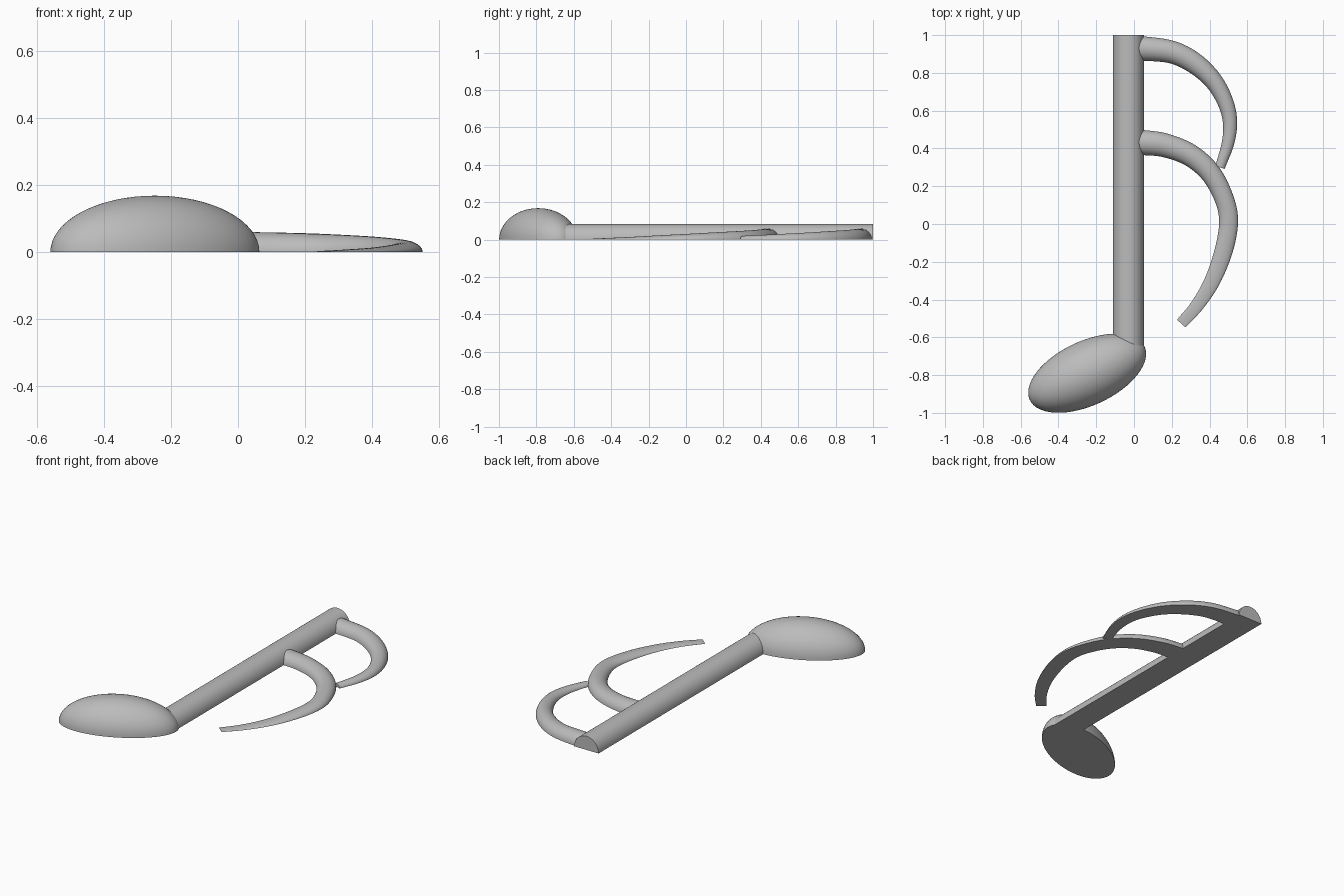
import bpy, bmesh, math
from mathutils import Vector, Matrix

if "Cube" in bpy.data.objects:
    bpy.data.objects.remove(bpy.data.objects["Cube"], do_unlink=True)

grey = bpy.data.materials.new("plain grey")
grey.use_nodes = True
GREY = (0.5, 0.5, 0.5, 1)
grey.diffuse_color = GREY
grey.node_tree.nodes["Principled BSDF"].inputs["Base Color"].default_value = GREY


def finish(name, bm):
    """Turn a bmesh into a smooth shaded object with sharp rims."""
    bmesh.ops.recalc_face_normals(bm, faces=bm.faces[:])
    mesh = bpy.data.meshes.new(name)
    bm.to_mesh(mesh)
    bm.free()
    mesh.materials.append(grey)
    obj = bpy.data.objects.new(name, mesh)
    bpy.context.collection.objects.link(obj)
    bpy.ops.object.select_all(action="DESELECT")
    obj.select_set(True)
    bpy.context.view_layer.objects.active = obj
    bpy.ops.object.shade_smooth_by_angle(angle=math.radians(40))
    return obj


def smooth_path(points, steps):
    """Catmull-Rom samples through (x, y, half width, height) points."""
    p = [Vector(q) for q in points]
    p = [2 * p[0] - p[1]] + p + [2 * p[-1] - p[-2]]
    out = []
    for a, b, c, d in zip(p, p[1:], p[2:], p[3:]):
        for i in range(steps):
            t = i / steps
            out.append(b + (c - a) * t / 2 + (2 * a - 5 * b + 4 * c - d) * t**2 / 2
                       + (3 * b - a - 3 * c + d) * t**3 / 2)
    return out + [p[-2]]


def half_round_sweep(name, path, sides=20):
    """Sweep a flat-bottomed half ellipse along a path on the ground."""
    bm = bmesh.new()
    rings = []
    for i, (x, y, half, height) in enumerate(path):
        ahead, behind = path[min(i + 1, len(path) - 1)], path[max(i - 1, 0)]
        along = (ahead - behind).xy.normalized()
        ring = []
        for k in range(sides + 1):
            a = math.pi * k / sides
            side = half * math.cos(a)
            ring.append(bm.verts.new((x - along.y * side, y + along.x * side,
                                      height * math.sin(a))))
        rings.append(ring)
    for r, s in zip(rings, rings[1:]):
        for k in range(sides + 1):
            n = (k + 1) % (sides + 1)
            bm.faces.new((r[k], r[n], s[n], s[k]))
    bm.faces.new(rings[0])
    bm.faces.new(rings[-1])
    return finish(name, bm)


# Note head: tilted ellipsoid cut flat at the ground
bm = bmesh.new()
bmesh.ops.create_uvsphere(bm, u_segments=64, v_segments=32, radius=1)
bmesh.ops.bisect_plane(bm, geom=bm.verts[:] + bm.edges[:] + bm.faces[:], dist=1e-5,
                       plane_co=(0, 0, 0), plane_no=(0, 0, 1), clear_inner=True)
bmesh.ops.holes_fill(bm, edges=[e for e in bm.edges if e.is_boundary], sides=0)
bm.transform(Matrix.Translation((-0.248, -0.79, 0)) @ Matrix.Rotation(math.radians(25), 4, "Z")
             @ Matrix.Diagonal((0.335, 0.17, 0.168, 1)))
finish("note_head", bm)

# Stem: straight half cylinder
half_round_sweep("stem", [Vector((-0.03, -0.7, 0.082, 0.083)),
                          Vector((-0.03, 1.0, 0.082, 0.083))], 32)

# Flags: curved arms that thin out toward their tips
upper = [(-0.02, 0.93, 0.065, 0.06), (0.06, 0.928, 0.064, 0.059), (0.2, 0.91, 0.06, 0.056),
         (0.315, 0.855, 0.056, 0.051), (0.415, 0.765, 0.049, 0.045), (0.48, 0.655, 0.043, 0.038),
         (0.508, 0.545, 0.038, 0.032), (0.498, 0.43, 0.033, 0.026), (0.455, 0.3, 0.026, 0.02)]
lower = [(-0.02, 0.432, 0.067, 0.06), (0.06, 0.43, 0.066, 0.059), (0.17, 0.415, 0.063, 0.056),
         (0.3, 0.363, 0.059, 0.051), (0.405, 0.27, 0.055, 0.045), (0.475, 0.14, 0.051, 0.038),
         (0.501, 0.015, 0.05, 0.031), (0.475, -0.14, 0.048, 0.023), (0.415, -0.3, 0.042, 0.014),
         (0.335, -0.43, 0.035, 0.008), (0.25, -0.527, 0.03, 0.003)]
half_round_sweep("upper_flag", smooth_path(upper, 6))
half_round_sweep("lower_flag", smooth_path(lower, 6))
